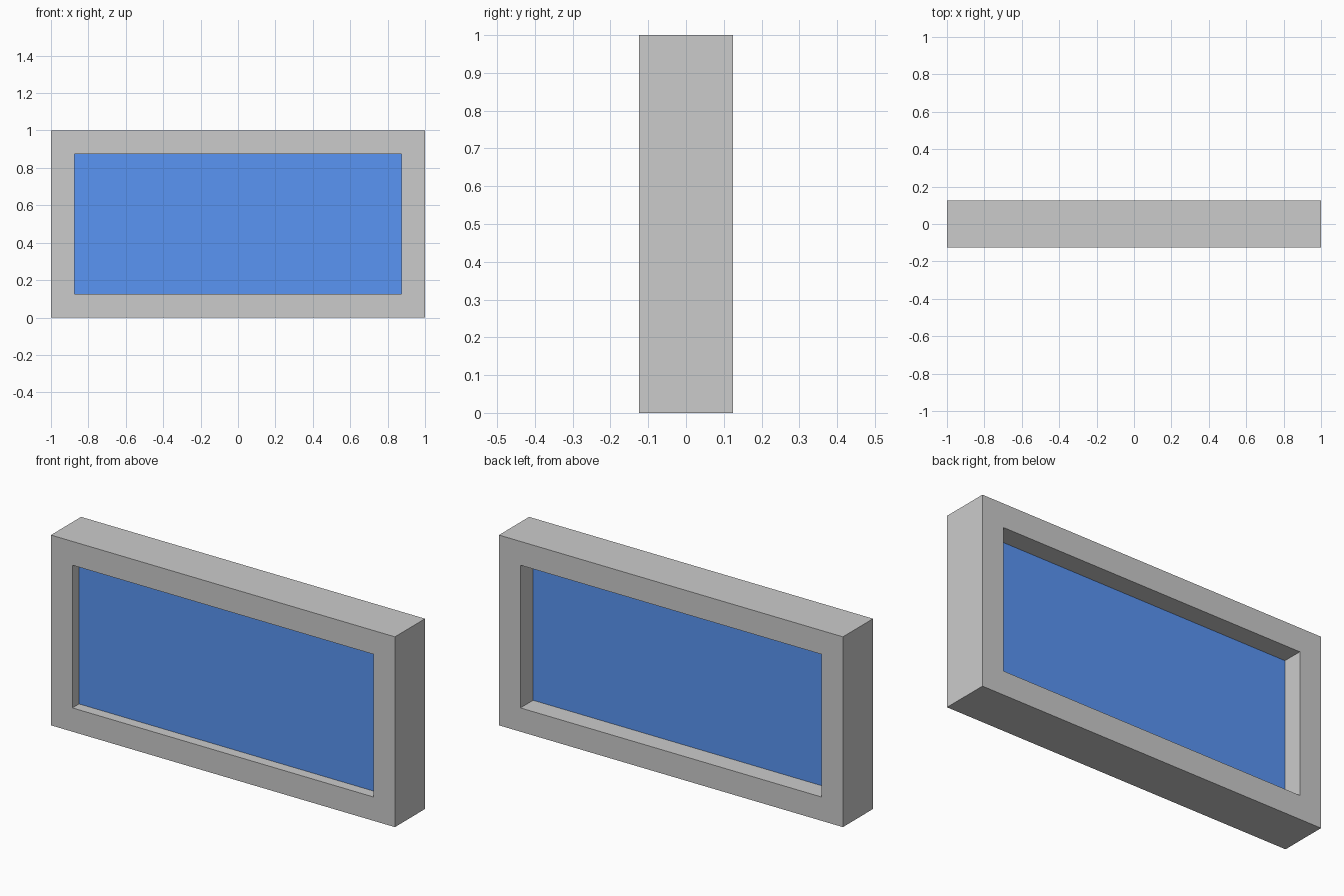
import bpy, bmesh

if "Cube" in bpy.data.objects:
    bpy.data.objects.remove(bpy.data.objects["Cube"])

blue = bpy.data.materials.new("blue_panel")
blue.diffuse_color = (0.1, 0.3, 0.9, 1)
blue.use_nodes = True
blue.node_tree.nodes["Principled BSDF"].inputs["Base Color"].default_value = blue.diffuse_color


def shard(name, front, back, y0, y1, mat=None):
    """Solid between matching front and back (x, z) outlines."""
    bm = bmesh.new()
    f = [bm.verts.new((x, y0, z)) for x, z in front]
    b = [bm.verts.new((x, y1, z)) for x, z in back]
    bm.faces.new(f)
    bm.faces.new(b[::-1])
    for i in range(len(f)):
        j = (i + 1) % len(f)
        bm.faces.new((f[j], f[i], b[i], b[j]))
    bmesh.ops.recalc_face_normals(bm, faces=bm.faces)
    me = bpy.data.meshes.new(name)
    bm.to_mesh(me)
    bm.free()
    ob = bpy.data.objects.new(name, me)
    bpy.context.collection.objects.link(ob)
    if mat:
        me.materials.append(mat)


def build(pieces, points, y0, y1, mat=None):
    """Each point is (front x, front z, back x, back z)."""
    for name, keys in pieces.items():
        pts = [points[k] for k in keys.split()]
        shard(name, [p[:2] for p in pts], [p[2:] for p in pts], y0, y1, mat)


def corners(xi, z0, z1, suffix=""):
    c = {"bl": (-xi, z0), "br": (xi, z0), "tr": (xi, z1), "tl": (-xi, z1)}
    return {k + suffix: p + p for k, p in c.items()}


# Cracked frame: outer/inner corners plus outer/inner crack ends
IN = 0.875
frame = corners(1, 0, 1) | corners(IN, 0.125, 0.875, "i") | {
    "T": (-0.015, 1, 0.005, 1), "Ti": (0.005, 0.875, 0.02, 0.875),
    "R": (1, 0.605, 1, 0.635), "Ri": (IN, 0.585, IN, 0.625),
    "B": (0.07, 0, 0.12, 0), "Bi": (0.08, 0.125, 0.12, 0.125),
    "C": (-0.1, 0, -0.47, 0), "Ci": (-0.5, 0.125, -0.86, 0.125),
    "L": (-1, 0.395, -1, 0.45), "Li": (-IN, 0.37, -IN, 0.47),
}
build({
    "frame_top_left": "L Li tli Ti T tl",
    "frame_top_right": "T Ti tri Ri R tr",
    "frame_bottom_right": "R Ri bri Bi B br",
    "frame_bottom": "B Bi Ci C",
    "frame_bottom_left": "C Ci bli Li L bl",
}, frame, -0.125, 0.125)

# Cracked blue panel, recessed in the frame
panel = corners(IN, 0.125, 0.875) | {
    "J": (-0.2, 0.575, -0.2, 0.61), "L": (-IN, 0.55, -IN, 0.61),
    "T": (-0.21, 0.875, -0.2, 0.875), "B": (-0.01, 0.125, -0.005, 0.125),
    "K": (0.855, 0.56, 0.865, 0.56), "R": (IN, 0.56, IN, 0.56),
    "U": (0.78, 0.875, 0.8, 0.875),
}
build({
    "panel_top_left": "L J T tl",
    "panel_bottom_left": "bl B J L",
    "panel_middle": "B K U T J",
    "panel_bottom_right": "B br R K",
    "panel_top_right": "K R tr U",
}, panel, -0.07, 0.02, blue)
